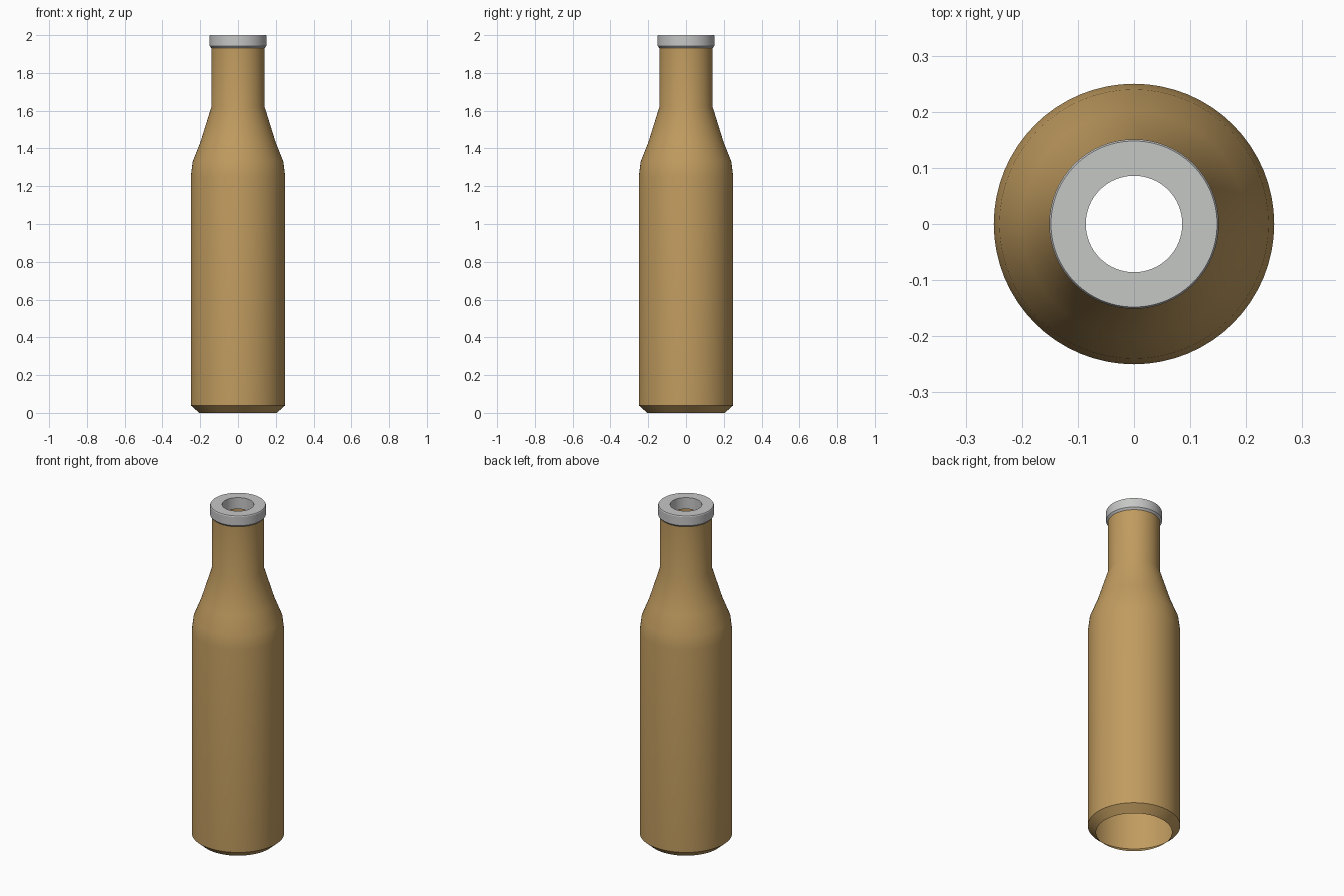
import bpy
import bmesh
import math

SEGMENTS = 64

cube = bpy.data.objects.get("Cube")
if cube:
    bpy.data.objects.remove(cube, do_unlink=True)


def make_material(name, color):
    mat = bpy.data.materials.new(name)
    mat.use_nodes = True
    mat.diffuse_color = (*color, 1)
    mat.node_tree.nodes["Principled BSDF"].inputs["Base Color"].default_value = (*color, 1)
    return mat


def lathe(name, profile, mat, closed=False):
    """Spin an (radius, height) profile, listed upward along its outside, around z."""
    bm = bmesh.new()
    verts = [bm.verts.new((r, 0, z)) for r, z in profile]
    edges = [bm.edges.new(pair) for pair in zip(verts, verts[1:])]
    if closed:
        edges.append(bm.edges.new((verts[-1], verts[0])))
    bmesh.ops.spin(bm, geom=verts + edges, cent=(0, 0, 0), axis=(0, 0, 1),
                   angle=math.tau, steps=SEGMENTS, use_merge=True)
    bmesh.ops.remove_doubles(bm, verts=bm.verts, dist=0.0001)
    bm.normal_update()
    # Make the outermost wall face away from the axis
    wall = max(bm.faces, key=lambda f: f.calc_center_median().xy.length)
    if wall.normal.xy.dot(wall.calc_center_median().xy) < 0:
        bmesh.ops.reverse_faces(bm, faces=bm.faces)
    mesh = bpy.data.meshes.new(name)
    bm.to_mesh(mesh)
    bm.free()
    mesh.materials.append(mat)
    obj = bpy.data.objects.new(name, mesh)
    bpy.context.collection.objects.link(obj)
    bpy.ops.object.select_all(action="DESELECT")
    obj.select_set(True)
    bpy.context.view_layer.objects.active = obj
    bpy.ops.object.shade_smooth_by_angle(angle=math.radians(30))
    return obj


tan = make_material("tan", (0.53, 0.33, 0.115))
grey = make_material("light grey", (0.56, 0.57, 0.56))

# Open shell: chamfered foot, straight body, sloping shoulder, neck
lathe("bottle_body", [(0.205, 0), (0.25, 0.04), (0.25, 1.25), (0.24, 1.33),
                      (0.2, 1.43), (0.141, 1.62), (0.141, 1.935)], tan)

# Thick ring around the mouth with bevelled rims
lathe("mouth_ring", [(0.086, 1.932), (0.141, 1.932), (0.151, 1.943), (0.151, 1.995),
                     (0.148, 2), (0.086, 2)], grey, closed=True)
